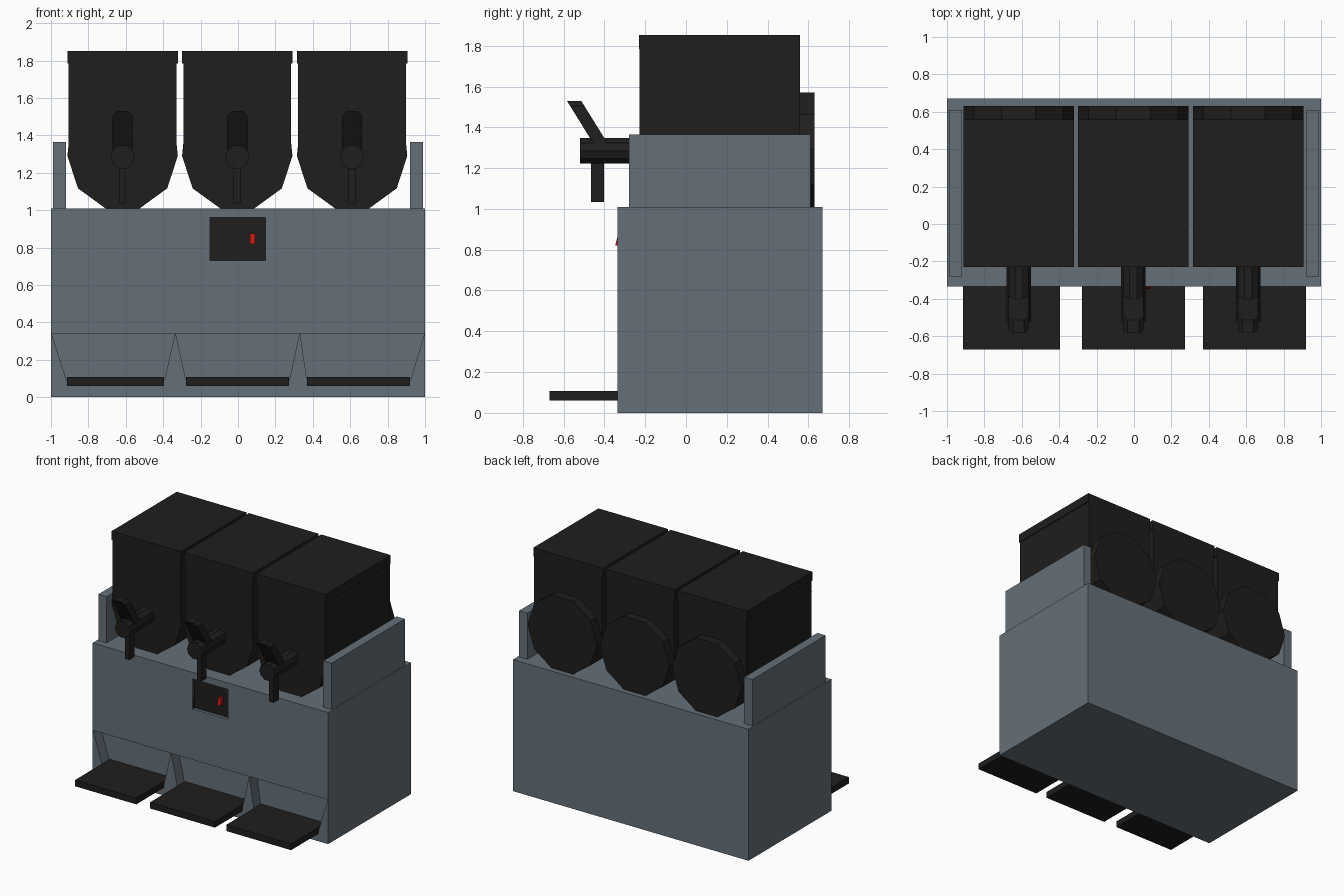
import bpy, bmesh
from math import sin, cos, pi

if "Cube" in bpy.data.objects:
    bpy.data.objects.remove(bpy.data.objects["Cube"])


def material(name, rgb):
    m = bpy.data.materials.new(name)
    m.diffuse_color = (*rgb, 1)
    m.use_nodes = True
    m.node_tree.nodes["Principled BSDF"].inputs["Base Color"].default_value = m.diffuse_color
    return m


STEEL = material("steel_grey", (0.13, 0.16, 0.19))
BLACK = material("black_plastic", (0.014, 0.013, 0.012))
RED = material("red_switch", (0.6, 0.008, 0.008))


def prism(name, pts, y0, y1, mat, shear=0.0, open_front=False, back_scale=1.0):
    """Extrude an (x, z) outline from y0 to y1; shear moves y with height."""
    bm = bmesh.new()
    zb = min(z for _, z in pts)
    front = [bm.verts.new((x, y0 + shear * (z - zb), z)) for x, z in pts]
    back = [bm.verts.new((x, y1 + shear * (z - zb), z)) for x, z in pts]
    n = len(pts)
    if not open_front:
        bm.faces.new(front)
    bm.faces.new(back[::-1])
    for i in range(n):
        j = (i + 1) % n
        bm.faces.new((front[j], front[i], back[i], back[j]))
    bmesh.ops.recalc_face_normals(bm, faces=bm.faces)
    me = bpy.data.meshes.new(name)
    bm.to_mesh(me)
    bm.free()
    me.materials.append(mat)
    ob = bpy.data.objects.new(name, me)
    bpy.context.collection.objects.link(ob)
    return ob


def rect(x0, x1, z0, z1):
    return [(x0, z0), (x1, z0), (x1, z1), (x0, z1)]


def ring(cx, cz, r, n):
    return [(cx + r * cos(2 * pi * i / n), cz + r * sin(2 * pi * i / n)) for i in range(n)]


def cut(target, cutter):
    cutter.hide_render = True
    mod = target.modifiers.new("cut", 'BOOLEAN')
    mod.operation = 'DIFFERENCE'
    mod.solver = 'EXACT'
    mod.object = cutter
    bpy.context.view_layer.objects.active = target
    bpy.ops.object.modifier_apply(modifier=mod.name)
    bpy.data.objects.remove(cutter)


# Main cabinet
cabinet = prism("cabinet", rect(-1, 1, 0, 1.01), -0.335, 0.67, STEEL)

# Drip bays cut in the front, each with a projecting tray
bays = [(-0.997, -0.337, -0.915, -0.395),
        (-0.333, 0.328, -0.277, 0.273),
        (0.332, 0.997, 0.37, 0.92)]
for i, (t0, t1, b0, b1) in enumerate(bays):
    outline = [(b0, 0.085), (b1, 0.085), (t1, 0.34), (t0, 0.34)]
    cut(cabinet, prism("bay_cutter", outline, -0.5, -0.25, STEEL))
    prism(f"drip_tray_{i}", rect(b0, b1, 0.06, 0.108), -0.67, -0.24, BLACK)

# Recessed control panel and rocker switch
panel = rect(-0.15, 0.148, 0.73, 0.96)
cut(cabinet, prism("panel_cutter", panel, -0.5, -0.31, STEEL))
prism("control_panel", panel, -0.335, -0.311, BLACK, open_front=True)
prism("rocker_switch", rect(0.065, 0.09, 0.82, 0.875), -0.347, -0.31, RED, shear=0.25)

# Side guards on top of the cabinet
for s in (-1, 1):
    prism("side_guard", rect(*sorted((s * 0.92, s * 0.99)), 1.0, 1.365), -0.28, 0.61, STEEL)

# Three tanks with lids, rear drums and taps
CZ, R = 1.29, 0.295
for i, cx in enumerate((-0.617, -0.004, 0.61)):
    lower = [(cx + R * cos(pi + k * pi / 5), CZ + R * sin(pi + k * pi / 5)) for k in range(6)]
    w = 0.288
    prism(f"tank_{i}", lower + [(cx + w, 1.36), (cx + w, 1.79), (cx - w, 1.79), (cx - w, 1.36)],
          -0.228, 0.56, BLACK)
    prism(f"tank_lid_{i}", rect(cx - R, cx + R, 1.785, 1.852), -0.23, 0.56, BLACK)
    prism(f"rear_drum_{i}", ring(cx, CZ, R, 10), 0.55, 0.63, BLACK)

    prism(f"tap_barrel_{i}", ring(cx, 1.285, 0.065, 10), -0.52, -0.22, BLACK)
    prism(f"tap_spout_{i}", rect(cx - 0.019, cx + 0.019, 1.035, 1.24), -0.465, -0.402, BLACK)
    a, b = 0.03, 0.054
    handle = [(cx - b, 1.29), (cx + b, 1.29), (cx + b, 1.505),
              (cx + a, 1.53), (cx - a, 1.53), (cx - b, 1.505)]
    prism(f"tap_handle_{i}", handle, -0.435, -0.365, BLACK, shear=-0.62)
